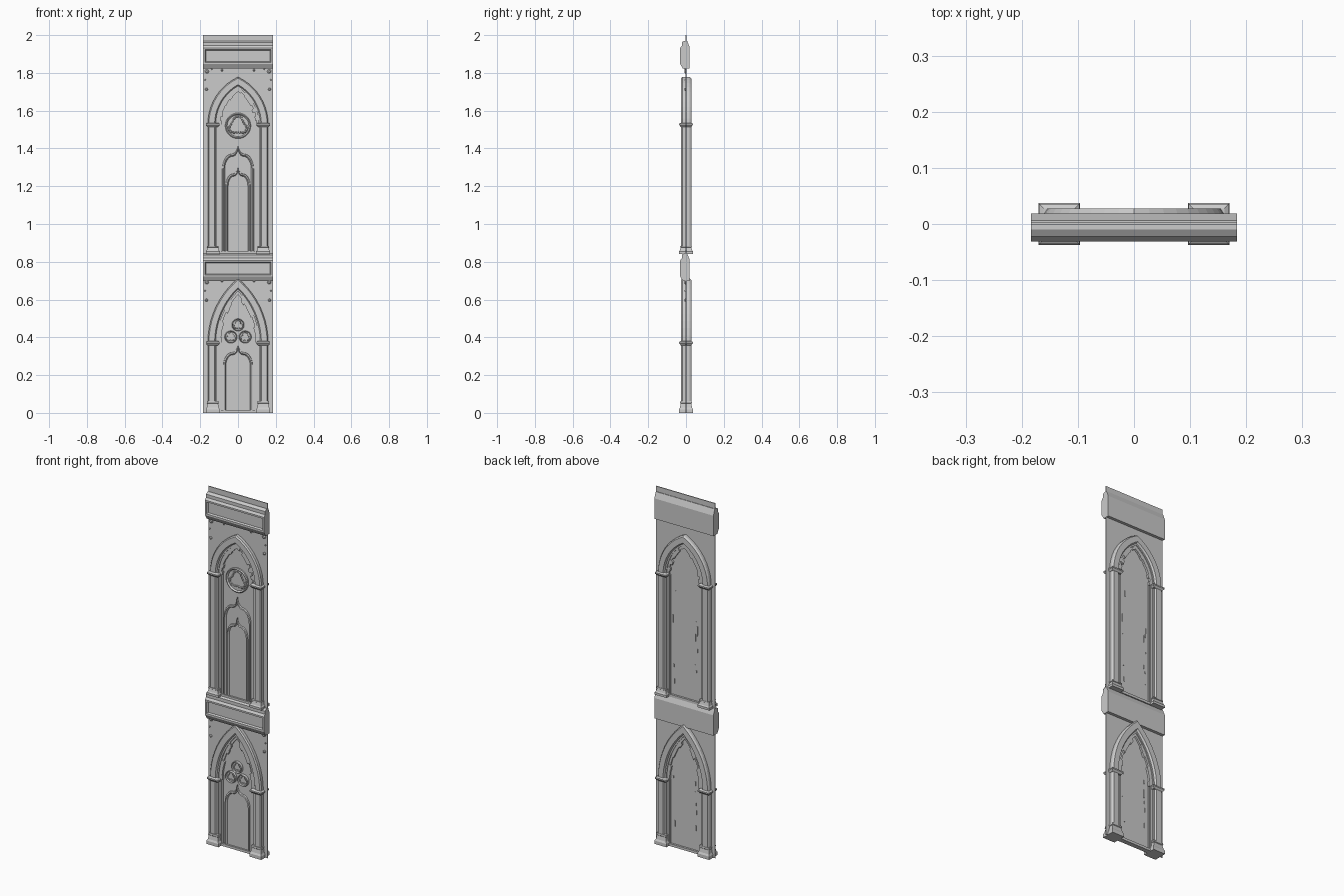
import bpy, bmesh, random
from math import sin, cos, acos, pi, sqrt

random.seed(4)
if "Cube" in bpy.data.objects:
    bpy.data.objects.remove(bpy.data.objects["Cube"])

stone = bpy.data.materials.new("grey_stone")
GREY = (0.6, 0.6, 0.6, 1)
stone.use_nodes = True
stone.diffuse_color = GREY
stone.node_tree.nodes["Principled BSDF"].inputs["Base Color"].default_value = GREY


def finish(name, bm):
    bmesh.ops.recalc_face_normals(bm, faces=bm.faces[:])
    mesh = bpy.data.meshes.new(name)
    bm.to_mesh(mesh)
    bm.free()
    mesh.materials.append(stone)
    obj = bpy.data.objects.new(name, mesh)
    bpy.context.collection.objects.link(obj)
    return obj


def loft(name, rings, closed=True, caps=True):
    """Skin a list of equal-length point rings."""
    bm = bmesh.new()
    vs = [[bm.verts.new(p) for p in ring] for ring in rings]
    n = len(vs[0])
    for a, b in zip(vs, vs[1:]):
        for j in range(n if closed else n - 1):
            k = (j + 1) % n
            bm.faces.new((a[j], a[k], b[k], b[j]))
    if caps:
        bm.faces.new(vs[0])
        bm.faces.new(vs[-1])
    return finish(name, bm)


def box(name, x, y, z):
    corners = lambda h: [(x[0], y[0], h), (x[1], y[0], h), (x[1], y[1], h), (x[0], y[1], h)]
    return loft(name, [corners(z[0]), corners(z[1])])


def mirrored(half):
    return half + [(-x, z) for x, z in half[-2::-1]]


def pointed_arch(w, z0, zs, za, n=10):
    """Path of a pointed arch; d moves it inward."""
    h = za - zs
    big = (w * w + h * h) / (2 * w)
    c = w - big

    def path(d):
        r = big - d
        end = acos(-c / r)
        arc = [(c + r * cos(end * i / n), zs + r * sin(end * i / n)) for i in range(n + 1)]
        return mirrored([(w - d, z0)] + arc)
    return path


def ogee_arch(w, z0, zs, za, n=6):
    """Path of a reverse-curved arch; d moves it inward."""
    def path(d):
        ww, h = w - d, za - 1.6 * d - zs
        mid = 0.42 * ww
        low = [(mid + (ww - mid) * cos(pi / 2 * i / n), zs + h * 0.6 * sin(pi / 2 * i / n))
               for i in range(n + 1)]
        top = [(mid * (1 - sin(pi / 2 * i / n)), zs + h * (1 - 0.4 * cos(pi / 2 * i / n)))
               for i in range(1, n + 1)]
        return mirrored([(ww, z0)] + low + top)
    return path


def sweep(name, path, profile, start=0, stop=None):
    """Run a (inset, depth) profile along a path."""
    lines = [[(x, y, z) for x, z in path(d)[start:stop]] for d, y in profile]
    return loft(name, [list(ring) for ring in zip(*lines)])


def band(d0, d1, front, back):
    return [(d0, front), (d1, front), (d1, back), (d0, back)]


# Thin backing wall
box("wall", (-0.184, 0.184), (-0.002, 0.003), (0, 2))


# Cornices with a sunken front panel
def cornice(name, z):
    profile = [(-.016, 0), (-.031, .025), (-.031, .11), (-.022, .122), (-.022, .14),
               (-.01, .148), (.006, .148), (.019, .115), (.019, 0)]
    obj = loft(name, [[(x, y, z + h) for y, h in profile] for x in (-.184, .184)])
    bm = bmesh.new()
    bm.from_mesh(obj.data)
    front = [f for f in bm.faces if f.normal.y < -0.99 and f.calc_center_median().y < -.03]
    bmesh.ops.inset_region(bm, faces=front, thickness=.013)
    bmesh.ops.inset_region(bm, faces=front, thickness=.007, depth=-.009)
    bm.to_mesh(obj.data)
    bm.free()


cornice("top_cornice", 1.822)
cornice("middle_cornice", 0.697)


# Stacked rectangular mouldings for column bases and capitals
def stack(name, cx, levels):
    loft(name, [[(cx + sx * (.026 + g), sy * (.026 + g), z)
                 for sx, sy in ((-1, -1), (1, -1), (1, 1), (-1, 1))] for z, g in levels])


# Round medallion with a toothed trefoil opening
def medallion(name, cx, cz, r):
    n = 72

    def ring(rad, y):
        return [(cx + rad(2 * pi * i / n, i) * cos(2 * pi * i / n), y,
                 cz + rad(2 * pi * i / n, i) * sin(2 * pi * i / n)) for i in range(n)]

    def circle(f):
        return lambda a, i: r * f

    def trefoil(f):
        return lambda a, i: r * f * (.62 + .13 * cos(3 * (a - pi / 2)) + .05 * (i % 4 < 2))
    loft(name, [ring(circle(1), 0), ring(circle(1), -.010), ring(circle(.93), -.014),
                ring(circle(.86), -.010), ring(circle(.84), -.006),
                ring(trefoil(1.08), -.006), ring(trefoil(1), -.010),
                ring(trefoil(.9), -.010), ring(trefoil(.86), -.004)])


ARCH = [(0, -.019), (.006, -.026), (.036, -.026), (.042, -.018), (.05, -.018),
        (.05, .018), (.042, .018), (.036, .028), (.006, .028), (0, .019)]


def bay(label, z0, zs, za, base_h):
    arch = pointed_arch(.16, z0, zs, za)
    sweep(label + "_arch", arch, ARCH)
    sweep(label + "_inner_moulding", arch, band(.05, .062, -.010, .012))
    last = len(arch(0)) - 1
    # Uneven stones lining the arch
    for i in range(1, last - 1):
        if random.random() < .8:
            depth = random.uniform(.066, .074)
            sweep(f"{label}_arch_stone_{i}", arch,
                  band(.049, depth, -.014, .014), i, i + 2)
    # Slim shafts under the lining stones
    for side, start in (("left", 0), ("right", last - 1)):
        sweep(f"{label}_{side}_shaft", arch, band(.062, .070, -.007, .008), start, start + 2)
    for side, s in (("left", 1), ("right", -1)):
        b = base_h
        stack(f"{label}_{side}_base", s * .1335,
              [(z0, .011), (z0 + .3 * b, .011), (z0 + .45 * b, .006),
               (z0 + .8 * b, .002), (z0 + .85 * b, .005), (z0 + b, .004)])
        stack(f"{label}_{side}_capital", s * .1335,
              [(zs - .014, .002), (zs - .004, .010), (zs + .003, .010), (zs + .008, .002)])
        # Carved remnants in the corners above the arch
        top = za + .03 if za > 1 else za - .02
        for k, (x, dz, r) in enumerate(((.165, 0, .011), (.167, -.095, .008),
                                        (.085, .006, .006), (.14, .012, .004),
                                        (.174, -.045, .004))):
            ring = lambda f, y: [(s * x + f * r * cos(pi * i / 4), y,
                                  top + dz + f * r * sin(pi * i / 4)) for i in range(8)]
            loft(f"{label}_{side}_boss_{k}", [ring(1, 0), ring(1, -.005), ring(.5, -.009)])
    # Sill between the column bases
    box(label + "_sill", (-.1, .1), (-.012, .014), (z0, z0 + .014))


bay("lower", 0, .372, .712, .062)
bay("upper", .842, 1.528, 1.778, .042)

# Blind door arches
DOOR = [(0, 0), (.002, -.010), (.008, -.012), (.012, -.006), (.015, 0)]
sweep("lower_door_arch", ogee_arch(.078, 0, .25, .368), DOOR)
sweep("upper_outer_door_arch", ogee_arch(.084, .842, 1.29, 1.425), DOOR)
sweep("upper_inner_door_arch", ogee_arch(.066, .842, 1.2, 1.31), DOOR)

# Medallions
medallion("upper_medallion", 0, 1.52, .068)
medallion("lower_top_medallion", 0, .466, .033)
for side, s in (("left", 1), ("right", -1)):
    medallion(f"lower_{side}_medallion", s * .038, .402, .033)

# Chipped edges on the rear of the panels
for label, low, high, count in (("lower", .06, .4, 8), ("upper", .9, 1.45, 14)):
    for i in range(count):
        x = random.choice((-1, 1)) * random.uniform(.06, .08)
        z = random.uniform(low, high)
        box(f"{label}_chip_{i}", (x - .002, x + .002), (0, .006),
            (z, z + random.uniform(.01, .05)))
